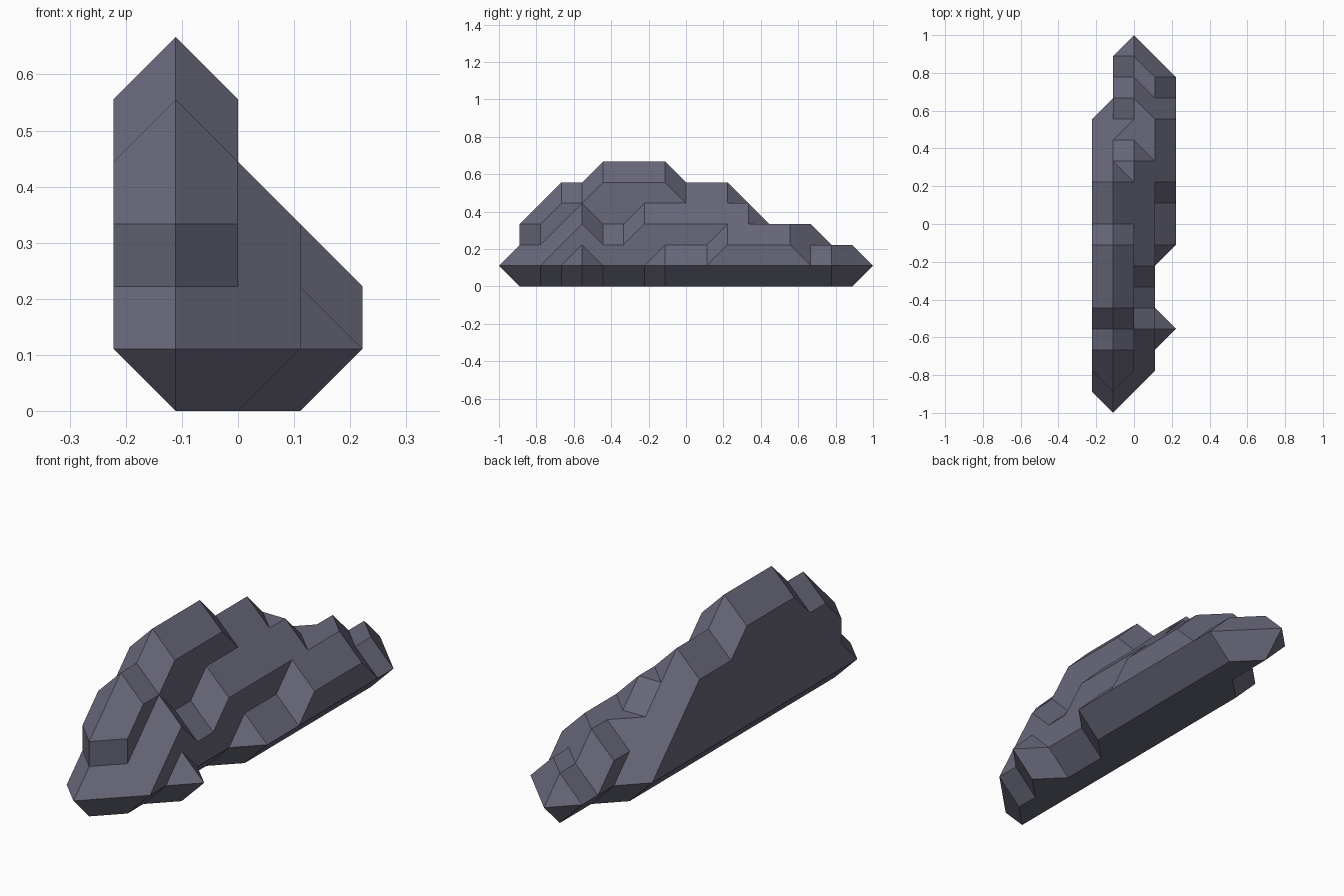
import bpy
import bmesh
from itertools import product
from mathutils import Vector

cube = bpy.data.objects.get("Cube")
if cube:
    bpy.data.objects.remove(cube, do_unlink=True)

STEP = 1 / 9  # lattice spacing

# Stone
stone = bpy.data.materials.new("slate_grey")
stone.use_nodes = True
colour = (0.14, 0.138, 0.195, 1)
stone.diffuse_color = colour
bsdf = next(n for n in stone.node_tree.nodes if n.type == "BSDF_PRINCIPLED")
bsdf.inputs["Base Color"].default_value = colour
bsdf.inputs["Roughness"].default_value = 0.9

core = set()


def row(x, z, first, last):
    core.update((x, y, z) for y in range(first, last + 1))


# Tall ridge
row(-1, 1, -8, 5)
row(-1, 2, -7, 4)
row(-1, 3, -7, 3)
row(-1, 4, -6, 2)
row(-1, 5, -4, -1)
# Middle shelf with a small knob
row(0, 1, -7, 8)
row(0, 2, -6, 6)
row(0, 3, -5, -5)
row(0, 3, -2, 3)
# Low outer ledge with a small spike
row(1, 1, -5, -5)
row(1, 1, -1, 7)
row(1, 2, 2, 5)


def adjacent(a, b):
    return sum(abs(p - q) for p, q in zip(a, b)) == 1


def groups(points):
    """Split the core corners of one cell into connected groups."""
    points = set(points)
    while points:
        group, queue = set(), [points.pop()]
        while queue:
            p = queue.pop()
            group.add(p)
            near = {q for q in points if adjacent(p, q)}
            points -= near
            queue += near
        yield group


def hull_faces(points):
    """Outward polygons of the convex hull of lattice points."""
    bm = bmesh.new()
    for p in points:
        bm.verts.new(p)
    bmesh.ops.convex_hull(bm, input=bm.verts[:])
    bmesh.ops.dissolve_limit(bm, angle_limit=0.01, verts=bm.verts[:], edges=bm.edges[:])
    centre = sum((Vector(p) for p in points), Vector()) / len(points)
    for f in bm.faces:
        f.normal_update()
        loop = [tuple(round(c) for c in v.co) for v in f.verts]
        if f.normal.dot(f.calc_center_median() - centre) < 0:
            loop.reverse()
        yield loop
    bm.free()


# Bevelled shell: hull in each cell, faces shared by two cells cancel out
corners = list(product((0, 1), repeat=3))
cells = {tuple(a - b for a, b in zip(p, c)) for p in core for c in corners}
faces = {}
for cell in sorted(cells):
    box = [tuple(a + b for a, b in zip(cell, c)) for c in corners]
    for group in groups(p for p in box if p in core):
        points = [p for p in box if p in group or any(adjacent(p, q) for q in group)]
        for loop in hull_faces(points):
            key = frozenset(loop)
            if key in faces:
                del faces[key]
            else:
                faces[key] = loop

# Rock mesh
bm = bmesh.new()
verts = {}
for loop in faces.values():
    for p in loop:
        if p not in verts:
            verts[p] = bm.verts.new(Vector(p) * STEP)
    bm.faces.new([verts[p] for p in loop])
bmesh.ops.dissolve_limit(bm, angle_limit=0.01, verts=bm.verts[:], edges=bm.edges[:])
mesh = bpy.data.meshes.new("rock")
bm.to_mesh(mesh)
bm.free()
mesh.materials.append(stone)
rock = bpy.data.objects.new("rock", mesh)
bpy.context.collection.objects.link(rock)
